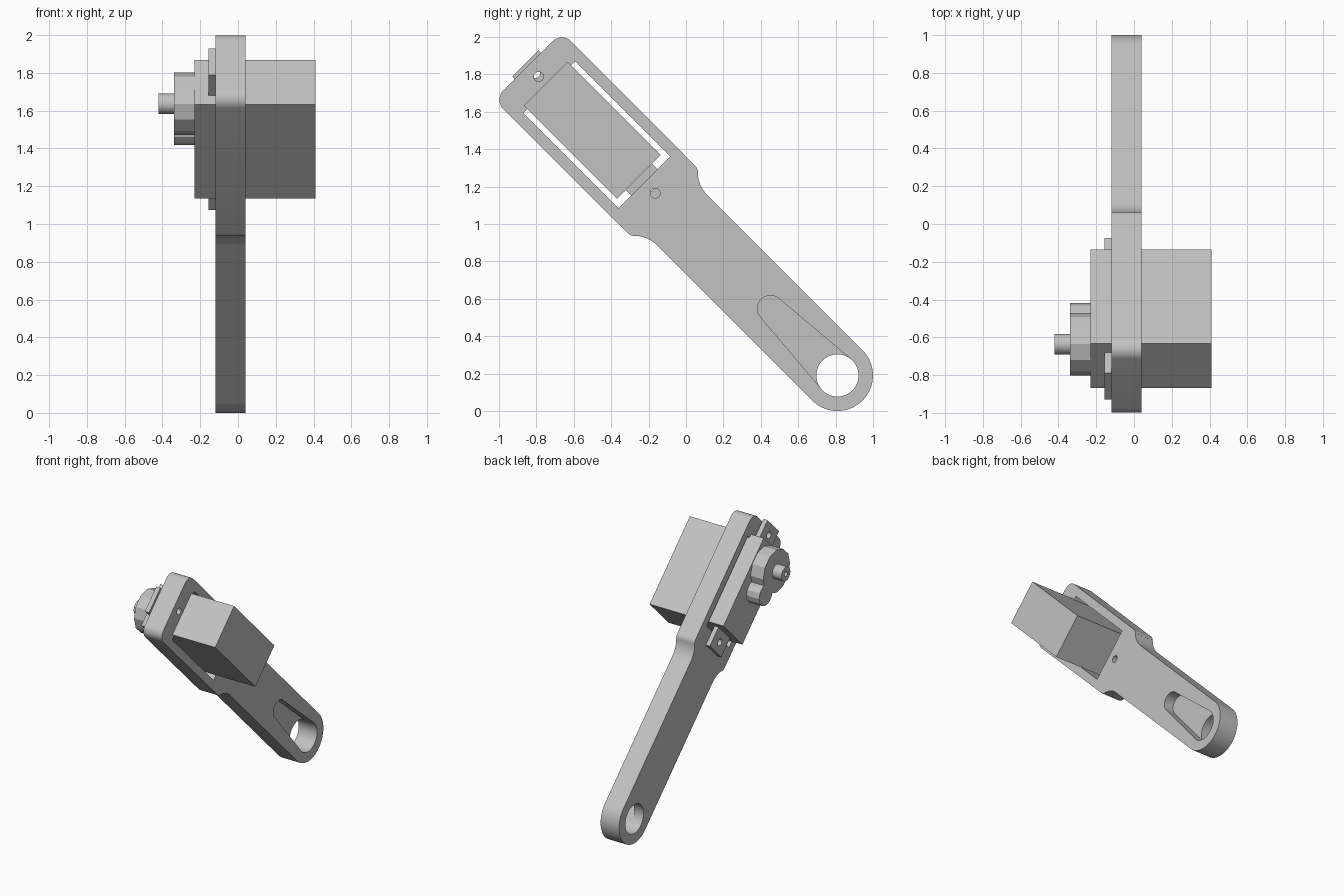
import bpy, bmesh
from math import cos, sin, radians
from mathutils import Matrix

old = bpy.data.objects.get("Cube")
if old:
    bpy.data.objects.remove(old)

grey = bpy.data.materials.new("plain_grey")
grey.use_nodes = True
colour = (0.54, 0.54, 0.54, 1)
grey.diffuse_color = colour
grey.node_tree.nodes["Principled BSDF"].inputs["Base Color"].default_value = colour

# Parts are drawn along a slanted axis: u runs down the arm, v across it
TILT = Matrix.Translation((0, 0, 1)) @ Matrix.Rotation(radians(-45), 4, "X")


def arc(u, v, r, start, end, steps=12):
    angles = [radians(start + (end - start) * i / steps) for i in range(steps + 1)]
    return [(u + r * cos(a), v + r * sin(a)) for a in angles]


def circle(u, v, r, sides=48):
    return arc(u, v, r, 180 / sides, 360 + 180 / sides, sides)[:-1]


def rect(u0, u1, half):
    return [(u0, -half), (u1, -half), (u1, half), (u0, half)]


def prism(name, x0, x1, *outlines):
    bm = bmesh.new()
    for outline in outlines:
        face = bm.faces.new([bm.verts.new((x0, u, v)) for u, v in outline])
        ext = bmesh.ops.extrude_face_region(bm, geom=[face], use_keep_orig=True)
        moved = [g for g in ext["geom"] if isinstance(g, bmesh.types.BMVert)]
        bmesh.ops.translate(bm, vec=(x1 - x0, 0, 0), verts=moved)
    bmesh.ops.recalc_face_normals(bm, faces=bm.faces)
    bm.transform(TILT)
    mesh = bpy.data.meshes.new(name)
    bm.to_mesh(mesh)
    bm.free()
    mesh.materials.append(grey)
    obj = bpy.data.objects.new(name, mesh)
    bpy.context.collection.objects.link(obj)
    return obj


def combine(obj, other, operation="DIFFERENCE"):
    mod = obj.modifiers.new("combine", "BOOLEAN")
    mod.operation, mod.solver, mod.object = operation, "EXACT", other
    bpy.context.view_layer.update()
    graph = bpy.context.evaluated_depsgraph_get()
    result = bpy.data.meshes.new_from_object(obj.evaluated_get(graph))
    obj.modifiers.clear()
    obj.data = result
    bpy.data.objects.remove(other)


# Arm: wide rounded head, concave shoulders, slim shank with a round eye end
EYE = 1.145
half = arc(EYE, 0, 0.19, 0, 90, 24)
half += arc(-0.03, 0.36, 0.17, 270, 225)
half += arc(-0.185, 0.205, 0.05, 45, 90, 8)
half += arc(-1.125, 0.187, 0.07, 90, 180)
mirrored = [(u, -v) for u, v in reversed(half[1:])]
arm = prism("arm", -0.12, 0.04, half + mirrored)

# Window, eye hole and screw holes go right through
for cut in (rect(-1.035, -0.315, 0.195), circle(EYE, 0, 0.113),
            circle(-1.114, 0, 0.026, 24), circle(-0.233, 0, 0.026, 24)):
    combine(arm, prism("cutter", -0.3, 0.3, cut))

# Tapered recess running into the eye on one side only
recess = arc(0.64, 0, 0.07, 93, 267, 24) + arc(EYE, 0, 0.113, -87, 93, 24)
combine(arm, prism("cutter", -0.04, 0.1, recess))

# Motor block with its mounting tabs
prism("motor_body", -0.23, 0.41, rect(-1.062, -0.357, 0.166))
for name, u0, u1 in (("upper_tab", -1.215, -1.05), ("lower_tab", -0.37, -0.205)):
    tab = prism(name, -0.155, -0.12, rect(u0, u1, 0.1))
    middle = -1.14 if u0 < -1 else -0.28
    combine(tab, prism("cutter", -0.3, 0.3, circle(middle, 0, 0.026, 24)))

# Gear housing: one large and one small faceted drum
housing = prism("gear_housing", -0.34, -0.23, circle(-0.9, 0, 0.166, 12))
combine(housing, prism("small_drum", -0.34, -0.23, circle(-0.71, 0, 0.083, 12)), "UNION")

# Hollow output shaft
shaft = prism("output_shaft", -0.42, -0.335, circle(-0.9, 0, 0.055, 24))
combine(shaft, prism("cutter", -0.5, -0.36, circle(-0.9, 0, 0.02, 16)))

# Smooth the round walls and keep the edges sharp
for obj in (arm, shaft):
    bpy.ops.object.select_all(action="DESELECT")
    obj.select_set(True)
    bpy.context.view_layer.objects.active = obj
    bpy.ops.object.shade_smooth_by_angle(angle=radians(28))
